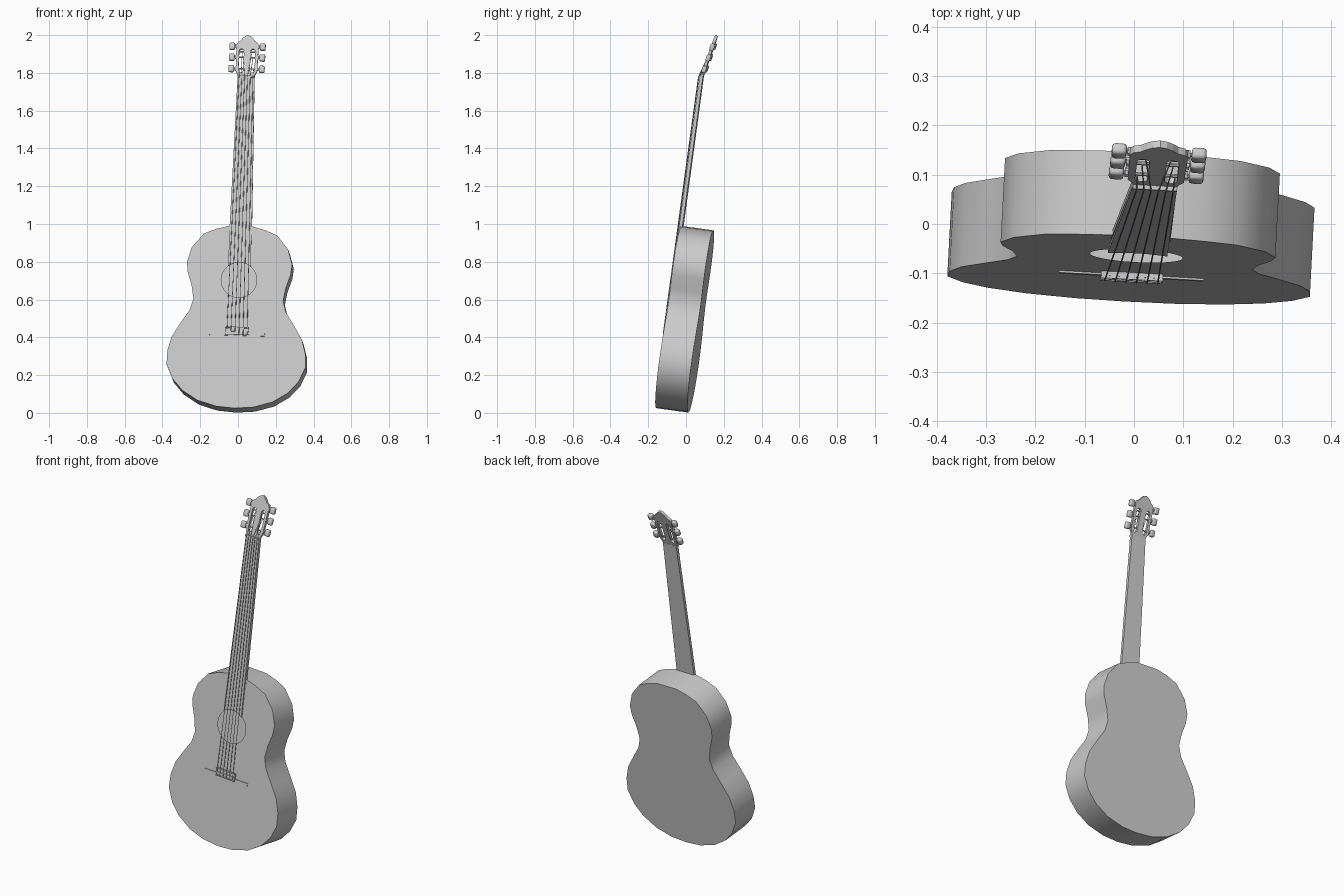
import bpy, bmesh
from math import sin, cos, pi, radians
from mathutils import Matrix, Vector

if "Cube" in bpy.data.objects:
    bpy.data.objects.remove(bpy.data.objects["Cube"])

# Leaning frame: x = width, y = depth (towards back), z = length
up = Vector((0.035, 0.135, 0.99)).normalized()
side = Vector((1, -0.053, 0))
side = (side - up * side.dot(up)).normalized()
back = up.cross(side)
LEAN = Matrix((side, back, up)).transposed().to_4x4()
LEAN.translation = (-0.019, -0.157, 0.025)
NUT = 1.772
HEAD = LEAN @ Matrix.Translation((0, 0, NUT)) @ Matrix.Rotation(radians(-12), 4, 'X')


def finish(name, bm, frame, smooth=None):
    bmesh.ops.recalc_face_normals(bm, faces=bm.faces)
    me = bpy.data.meshes.new(name)
    bm.to_mesh(me)
    bm.free()
    ob = bpy.data.objects.new(name, me)
    bpy.context.collection.objects.link(ob)
    ob.matrix_world = frame
    if smooth:
        bpy.ops.object.select_all(action='DESELECT')
        ob.select_set(True)
        bpy.context.view_layer.objects.active = ob
        bpy.ops.object.shade_smooth_by_angle(angle=radians(smooth))
    return ob


def plate(name, outer, y0, y1, frame, holes=(), through=True, smooth=None):
    """Flat outline with holes, given thickness; holes only cut the front if not through."""
    bm = bmesh.new()
    layers = []
    for y, loops in ((y0, [outer, *holes]), (y1, [outer, *holes] if through else [outer])):
        rings, edges = [], []
        for pts in loops:
            vs = [bm.verts.new((x, y, z)) for x, z in pts]
            edges += [bm.edges.new((vs[i - 1], vs[i])) for i in range(len(vs))]
            rings.append(vs)
        bmesh.ops.triangle_fill(bm, edges=edges, use_beauty=True)
        layers.append(rings)
    for a, b in zip(*layers):
        for i in range(len(a)):
            bm.faces.new((a[i - 1], a[i], b[i], b[i - 1]))
    return finish(name, bm, frame, smooth)


def mirrored(half):
    return half + [(-x, z) for x, z in reversed(half) if x > 0]


def rod(name, p, q, r, frame, sides=8):
    p, q = Vector(p), Vector(q)
    bm = bmesh.new()
    m = Matrix.Translation((p + q) / 2) @ (q - p).to_track_quat('Z', 'Y').to_matrix().to_4x4()
    bmesh.ops.create_cone(bm, cap_ends=True, segments=sides, radius1=r, radius2=r,
                          depth=(q - p).length, matrix=m)
    return finish(name, bm, frame, 40)


def box(name, x, z0, z1, y0, y1, frame):
    return plate(name, [(-x, z0), (x, z0), (x, z1), (-x, z1)], y0, y1, frame)


# Hollow body with sound hole
HOLE_Z, HOLE_R = 0.685, 0.094
body = mirrored([(0, 0), (0.10, 0.008), (0.20, 0.038), (0.28, 0.088), (0.335, 0.15),
                 (0.368, 0.225), (0.366, 0.30), (0.345, 0.375), (0.30, 0.45), (0.255, 0.52),
                 (0.238, 0.58), (0.25, 0.65), (0.273, 0.72), (0.279, 0.775), (0.255, 0.855),
                 (0.195, 0.928), (0.13, 0.955), (0.065, 0.972)])
hole = [(HOLE_R * cos(2 * pi * i / 32), HOLE_Z + HOLE_R * sin(2 * pi * i / 32)) for i in range(32)]
plate("body", body, 0, 0.172, LEAN, [hole], through=False, smooth=35)

# Neck and fingerboard, whose end follows the sound hole
plate("neck", [(-0.06, 0.93), (0.06, 0.93), (0.045, NUT), (-0.045, NUT)], -0.002, 0.010, LEAN)
arc = [(HOLE_R * cos(a), HOLE_Z + HOLE_R * sin(a)) for a in (radians(130 - 10 * i) for i in range(9))]
plate("fingerboard", arc + [(0.045, NUT), (-0.045, NUT)], -0.008, -0.001, LEAN)
box("nut", 0.045, NUT - 0.006, NUT + 0.004, -0.014, 0.006, LEAN)

# Bridge
box("bridge_base", 0.147, 0.388, 0.404, -0.004, 0.002, LEAN)
box("bridge_block", 0.063, 0.392, 0.434, -0.009, 0.001, LEAN)
for i, z in enumerate((0.394, 0.412, 0.430)):
    box(f"bridge_rib_{i}", 0.063, z - 0.003, z + 0.003, -0.014, -0.008, LEAN)

# Slotted headstock
head = mirrored([(0, 0), (0.045, 0), (0.047, 0.012), (0.057, 0.03), (0.059, 0.178), (0.052, 0.192),
                 (0.038, 0.2), (0.026, 0.216), (0.014, 0.227), (0, 0.232)])


def slot(cx, w, z0, z1):
    top = [(cx + w * cos(pi * i / 6), z1 - w + w * sin(pi * i / 6)) for i in range(7)]
    low = [(cx - w * cos(pi * i / 6), z0 + w - w * sin(pi * i / 6)) for i in range(7)]
    return top + low


plate("headstock", head, -0.006, 0.009, HEAD,
      [slot(s * 0.030, 0.0125, 0.022, 0.155) for s in (-1, 1)])

# Tuning pegs: roller, shaft and rounded button
PEGS = (0.045, 0.109, 0.170)
for s in (-1, 1):
    for i, z in enumerate(PEGS):
        zr = min(z, 0.14)
        tag = f"{'left' if s < 0 else 'right'}_{i}"
        rod("roller_" + tag, (s * 0.016, 0.002, zr), (s * 0.044, 0.002, zr), 0.004, HEAD)
        rod("peg_shaft_" + tag, (s * 0.052, 0.004, z), (s * 0.075, 0.004, z), 0.0045, HEAD)
        rod("peg_collar_" + tag, (s * 0.057, 0.004, z), (s * 0.064, 0.004, z), 0.010, HEAD)
        bm = bmesh.new()
        m = Matrix.Translation((s * 0.081, 0.004, z)) @ Matrix.Diagonal((0.015, 0.012, 0.019, 1))
        bmesh.ops.create_cube(bm, size=2, matrix=m)
        bmesh.ops.bevel(bm, geom=bm.edges[:], offset=0.007, segments=2, profile=0.5,
                        affect='EDGES')
        finish("peg_button_" + tag, bm, HEAD, 50)

# Strings from bridge over nut to rollers
to_neck = LEAN.inverted() @ HEAD
for k in range(6):
    f = k / 5 * 2 - 1
    s = -1 if f < 0 else 1
    nut_pt = (f * 0.037, -0.015, NUT)
    z = min(PEGS[2 - int(abs(f) * 2.5)] if abs(f) < 1 else PEGS[0], 0.14)
    peg_pt = to_neck @ Vector((s * (0.022 + 0.008 * abs(f) * 2), -0.002, z))
    rod(f"string_{k}", (f * 0.054, -0.015, 0.394), nut_pt, 0.0016, LEAN, 6)
    rod(f"string_end_{k}", nut_pt, peg_pt, 0.0016, LEAN, 6)
